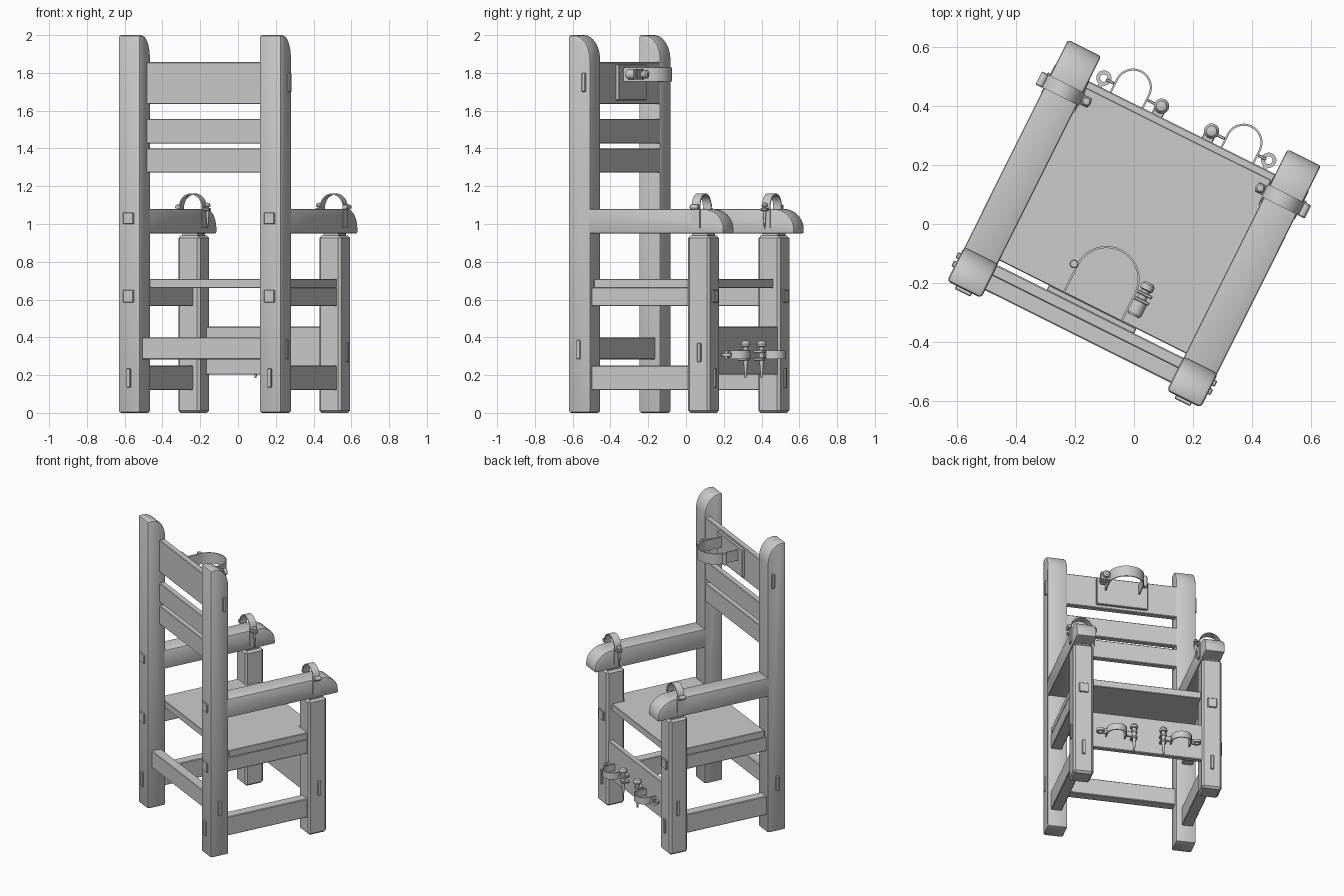
import bpy, bmesh
from math import sin, cos, pi, radians
from mathutils import Matrix, Vector

if "Cube" in bpy.data.objects:
    bpy.data.objects.remove(bpy.data.objects["Cube"])

# The chair is built square (x across, y towards the sitter's front), then turned about z
TURN = Matrix.Rotation(radians(-26.5), 4, 'Z')
X, Y, Z = Vector((1, 0, 0)), Vector((0, 1, 0)), Vector((0, 0, 1))


def finish(name, bm, bevel=0.0, segs=1):
    bmesh.ops.recalc_face_normals(bm, faces=bm.faces)
    if bevel:
        edges = [e for e in bm.edges if e.calc_face_angle(0) > radians(40)]
        bmesh.ops.bevel(bm, geom=edges, offset=bevel, segments=segs,
                        affect='EDGES', profile=0.5)
    bm.transform(TURN)
    me = bpy.data.meshes.new(name)
    bm.to_mesh(me)
    bm.free()
    ob = bpy.data.objects.new(name, me)
    bpy.context.collection.objects.link(ob)
    bpy.ops.object.select_all(action='DESELECT')
    ob.select_set(True)
    bpy.context.view_layer.objects.active = ob
    bpy.ops.object.shade_smooth_by_angle(angle=radians(30))
    return ob


def box(name, x, y, z, bevel=0.004):
    bm = bmesh.new()
    bmesh.ops.create_cube(bm, size=1)
    for v in bm.verts:
        v.co = Vector([(a + b) / 2 + c * abs(b - a) for (a, b), c in zip((x, y, z), v.co)])
    return finish(name, bm, bevel)


def prism(name, pts, origin, u, v, w, depth, bevel=0.0, segs=1):
    """Extrude a profile in the u,v plane by depth, centred along w."""
    bm = bmesh.new()
    f = bm.faces.new([bm.verts.new(origin + u * a + v * b - w * depth / 2) for a, b in pts])
    r = bmesh.ops.extrude_face_region(bm, geom=[f])
    vs = [g for g in r['geom'] if isinstance(g, bmesh.types.BMVert)]
    bmesh.ops.translate(bm, verts=vs, vec=w * depth)
    return finish(name, bm, bevel, segs)


def arc(cx, cy, a, b, t0, t1, n):
    return [(cx + a * cos(t0 + (t1 - t0) * i / n), cy + b * sin(t0 + (t1 - t0) * i / n))
            for i in range(n + 1)]


def lathe(name, profile, origin, axis, sides=16):
    """Turned part from (radius, height) points along an axis."""
    bm = bmesh.new()
    q = Z.rotation_difference(axis)
    rings = [[bm.verts.new(origin + q @ Vector((r * cos(2 * pi * i / sides),
              r * sin(2 * pi * i / sides), h))) for i in range(sides)] for r, h in profile]
    for a, b in zip(rings, rings[1:]):
        for i in range(sides):
            j = (i + 1) % sides
            bm.faces.new((a[i], a[j], b[j], b[i]))
    bm.faces.new(rings[0])
    bm.faces.new(rings[-1])
    return finish(name, bm)


def cuff(name, origin, u, v, w, r, leg, height, t=0.007):
    """U-shaped metal band opening towards -v."""
    outer = [(r, 0)] + arc(0, leg, r, r, 0, pi, 24) + [(-r, 0)]
    k = r - t
    inner = [(-k, 0)] + arc(0, leg, k, k, pi, 0, 24) + [(k, 0)]
    return prism(name, outer + inner, origin, u, v, w, height)


def pin(name, p, axis, length, s=1.0):
    """Tapered locking pin with a head; p is the middle of the collar."""
    return lathe(name, [(0.004 * s, -length), (0.011 * s, -0.02 * s), (0.011 * s, 0.02 * s),
                        (0.019 * s, 0.022 * s), (0.021 * s, 0.032 * s),
                        (0.014 * s, 0.044 * s), (0.004 * s, 0.047 * s)], p, axis)


def hinge(name, p, axis, length, r=0.017):
    return lathe(name, [(r * .8, -length / 2), (r, -length / 2 + .004),
                        (r, length / 2 - .004), (r * .8, length / 2)], p, axis)


C, H = 0.417, 0.065          # leg centre line and half width
BACK, FRONT = -0.392, 0.312  # back and front leg positions

for s, side in ((-1, "left"), (1, "right")):
    c = s * C

    # Back post with its top rounded towards the front
    prof = [(BACK - H, 0), (BACK + H, 0)] + \
        arc(BACK - 0.03, 1.87, H + 0.03, 0.13, 0, pi / 2, 10) + [(BACK - H, 2.0)]
    prism(side + "_back_post", prof, c * X, Y, Z, X, 2 * H, 0.013, 2)

    # Front leg and the neck under the arm
    box(side + "_front_leg", (c - H, c + H), (FRONT - H, FRONT + H), (0, 0.938), 0.013)
    box(side + "_leg_neck", (c - .045, c + .045), (FRONT - .045, FRONT + .045), (0.92, 0.96), 0)

    # Armrest with a rounded nose
    prof = [(-0.36, 0.95), (0.46, 0.95)] + \
        arc(0.34, 0.975, 0.12, 0.105, 0, pi / 2, 10) + [(-0.36, 1.08)]
    prism(side + "_armrest", prof, c * X, Y, Z, X, 2 * H - 0.004, 0.008, 2)

    # Side rails
    rx = (s * 0.39, s * 0.46)
    box(side + "_lower_rail", rx, (-0.34, 0.26), (0.12, 0.25))
    box(side + "_seat_rail", rx, (-0.34, 0.26), (0.565, 0.664))

    # Tenon ends showing through posts and legs
    yb, yf = BACK - H, FRONT + H
    for n, (hw, z0, z1) in enumerate(((0.03, 1.0, 1.06), (0.03, 0.585, 0.65), (0.011, 0.135, 0.235))):
        box(f"{side}_back_tenon_{n}", (c - hw, c + hw), (yb - 0.012, yb + .02), (z0, z1), 0.003)
        if n:
            box(f"{side}_front_tenon_{n}", (c - hw, c + hw), (yf - .02, yf + 0.01), (z0, z1), 0.003)
    for n, (y, z0, z1) in enumerate(((-0.362, 1.7, 1.8), (-0.394, 0.285, 0.385), (0.32, 0.27, 0.37))):
        box(f"{side}_side_tenon_{n}", (s * (C + H - .02), s * (C + H + .01)),
            (y - .011, y + .011), (z0, z1), 0.003)

    # Wrist cuff over the armrest
    cuff(side + "_wrist_cuff", Vector((c, 0.30, 0.98)), X, Z, Y, 0.070, 0.112, 0.048)
    hinge(side + "_wrist_hinge", Vector((s * 0.497, 0.30, 1.09)), Y, 0.05, 0.014)
    pin(side + "_wrist_pin", Vector((s * 0.33, 0.30, 1.075)), Z, 0.10, 0.8)
    box(side + "_wrist_lug", (s * 0.317, s * 0.355), (0.282, 0.318), (1.07, 1.085), 0.003)

    # Ankle cuff on the front board
    a = s * 0.21
    cuff(side + "_ankle_cuff", Vector((a, 0.36, 0.308)), X, Y, Z, 0.064, 0.054, 0.046)
    for e in (0.274, 0.146):
        box(f"{side}_ankle_flange_{'outer' if e > .2 else 'inner'}",
            (s * (e + (0.03 if e > .2 else -0.04)), s * e), (0.392, 0.402), (0.29, 0.326), 0.002)
    bm_r = 0.026
    ring = arc(0, 0, bm_r, bm_r, 0, 2 * pi, 20) + arc(0, 0, .013, .013, 2 * pi, 0, 20)
    prism(side + "_ankle_eye", ring, Vector((s * 0.313, 0.398, 0.308)), X, Y, Z, 0.018)
    box(side + "_eye_shank", (s * .305, s * .321), (0.36, 0.376), (0.302, 0.314), 0)
    pin(side + "_ankle_pin", Vector((s * 0.095, 0.40, 0.325)), Z, 0.14, 1.25)
    for z in (0.285, 0.325):
        box(f"{side}_ankle_staple_{int(z * 1000)}", (s * .075, s * .115), (0.36, 0.415),
            (z - .007, z + .007), 0.003)

# Seat, notched between the front legs
sx, fx = 0.46, C - H
prof = [(-sx, -0.315), (sx, -0.315), (sx, 0.25), (fx, 0.25), (fx, 0.342),
        (-fx, 0.342), (-fx, 0.25), (-sx, 0.25)]
prism("seat", prof, 0.686 * Z, X, Y, Z, 0.048, 0.003)

# Back slats, back rail and front board
for n, z in enumerate(((1.635, 1.857), (1.425, 1.557), (1.272, 1.4))):
    box(f"back_slat_{n}", (-0.37, 0.37), (-0.372, -0.332), z)
box("lower_back_rail", (-0.37, 0.37), (-0.427, -0.36), (0.283, 0.4))
box("front_board", (-0.37, 0.37), (0.33, 0.366), (0.203, 0.457))

# Neck cuff on its plate
box("neck_plate", (-0.166, 0.166), (-0.336, -0.314), (1.655, 1.845), 0.003)
cuff("neck_cuff", Vector((0, -0.33, 1.792)), X, Y, Z, 0.113, 0.12, 0.074)
hinge("neck_hinge", Vector((-0.122, -0.212, 1.792)), Z, 0.08, 0.015)
lathe("neck_bolt", [(0.02, -0.075), (0.026, -0.065), (0.026, -0.015), (0.016, -0.012),
                    (0.016, 0.02), (0.023, 0.023), (0.023, 0.042), (0.012, 0.05)],
      Vector((0.137, -0.205, 1.792)), Y)
for y in (-0.222, -0.198):
    box(f"neck_lug_{int(-y * 1000)}", (0.108, 0.168), (y - .006, y + .006), (1.765, 1.82), 0.003)
